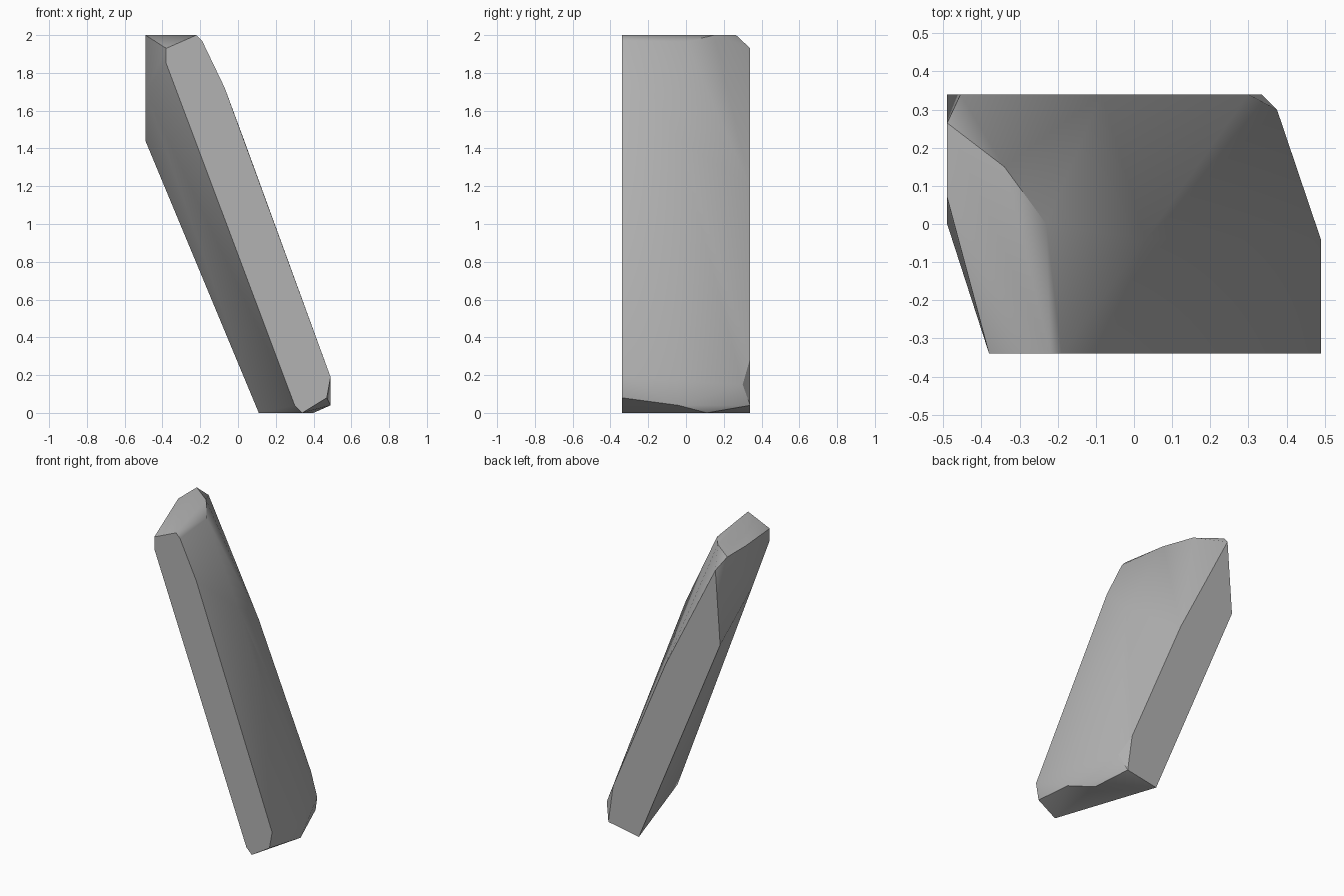
import bpy
import bmesh
from math import radians

default_cube = bpy.data.objects.get("Cube")
if default_cube:
    bpy.data.objects.remove(default_cube, do_unlink=True)

HALF = 0.34  # half the depth of the slab

# Flat outlines of the two ends, as (x, z)
front_outline = [(-0.38, 1.93), (-0.22, 2), (-0.19, 1.97), (-0.07, 1.72),
                 (0.49, 0.19), (0.47, 0.08), (0.34, 0), (0.30, 0.04),
                 (-0.38, 1.85)]
back_outline = [(0.11, 0), (0.335, 0.04), (0.30, 0.29), (-0.085, 1.2),
                (-0.455, 1.93), (-0.49, 1.44)]

# Bulging corners between the ends
top_corners = [(-0.49, 0.07, 2), (-0.49, 0.265, 2), (-0.34, 0.15, 2),
               (-0.23, 0, 1.965)]
outer_corners = [(0.03, -0.04, 1.45), (0.49, -0.04, 0.17), (0.375, 0.30, 0.15)]
inner_corners = [(-0.49, 0, 1.7), (0.24, -0.1, 0.03)]
base_corners = [(0.49, -0.04, 0.04), (0.40, 0.11, 0)]

points = [(x, -HALF, z) for x, z in front_outline]
points += [(x, HALF, z) for x, z in back_outline]
points += top_corners + outer_corners + inner_corners + base_corners

# Wrap the corners in one convex, chipped slab
bm = bmesh.new()
for p in points:
    bm.verts.new(p)
hull = bmesh.ops.convex_hull(bm, input=bm.verts)
loose = [v for v in bm.verts if not v.link_faces]
bmesh.ops.delete(bm, geom=loose, context='VERTS')
bmesh.ops.dissolve_limit(bm, angle_limit=radians(1), verts=bm.verts, edges=bm.edges)
bmesh.ops.recalc_face_normals(bm, faces=bm.faces)

mesh = bpy.data.meshes.new("leaning_slab")
bm.to_mesh(mesh)
bm.free()
slab = bpy.data.objects.new("leaning_slab", mesh)
bpy.context.collection.objects.link(slab)

# Plain stone colour
stone = bpy.data.materials.new("stone_grey")
stone.use_nodes = True
colour = (0.45, 0.45, 0.45, 1)
stone.diffuse_color = colour
stone.node_tree.nodes["Principled BSDF"].inputs["Base Color"].default_value = colour
mesh.materials.append(stone)

# Soft faces with crisp chipped edges
bpy.ops.object.select_all(action='DESELECT')
slab.select_set(True)
bpy.context.view_layer.objects.active = slab
bpy.ops.object.shade_smooth_by_angle(angle=radians(30))
